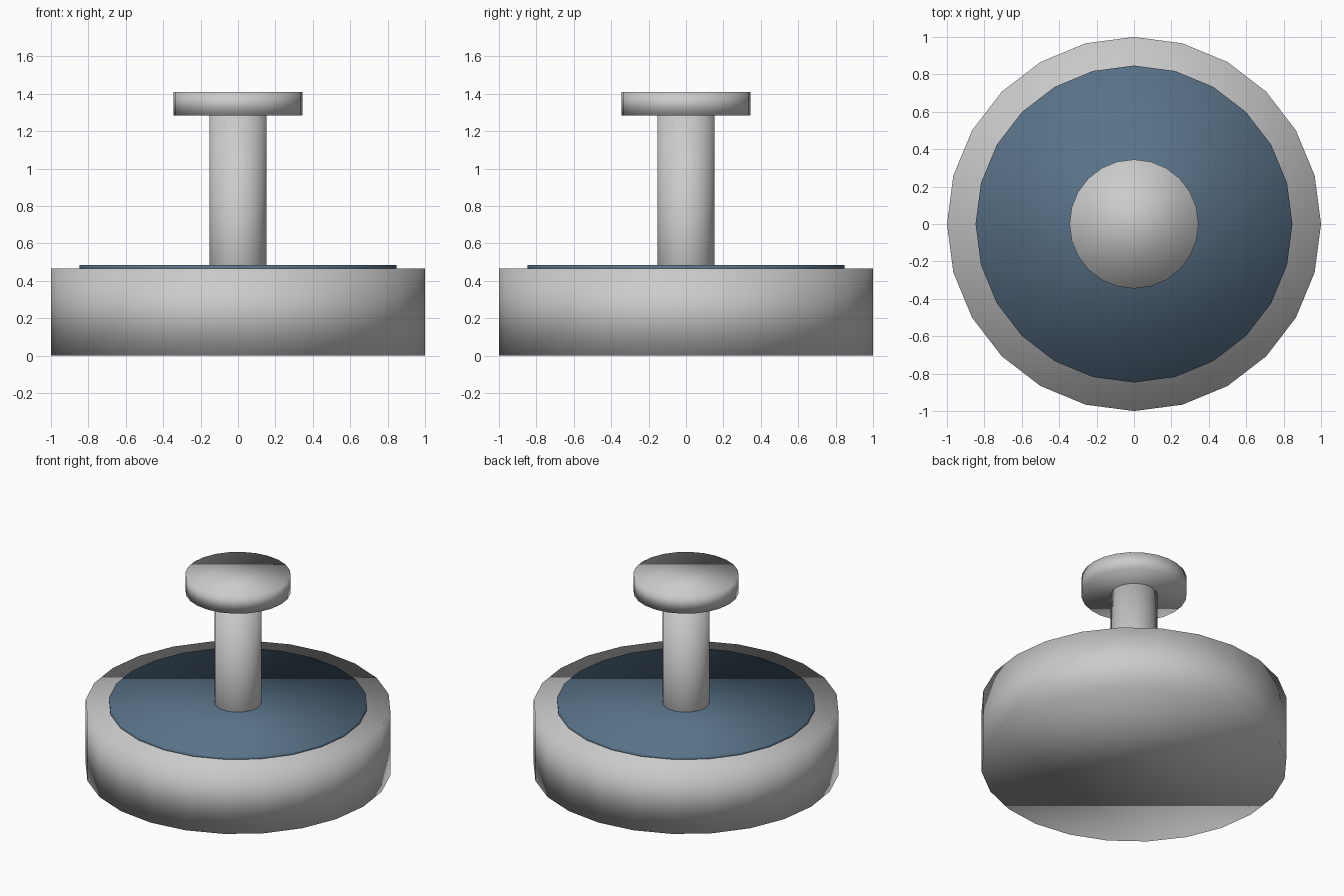
import bpy

if "Cube" in bpy.data.objects:
    bpy.data.objects.remove(bpy.data.objects["Cube"])


def disc(name, radius, z0, z1, color=None):
    """Upright 24-sided cylinder between two heights, smooth shaded."""
    bpy.ops.mesh.primitive_cylinder_add(
        vertices=24, radius=radius, depth=z1 - z0, location=(0, 0, (z0 + z1) / 2))
    ob = bpy.context.object
    ob.name = name
    bpy.ops.object.shade_smooth()
    if color:
        mat = bpy.data.materials.new(name + "_colour")
        mat.diffuse_color = color
        mat.use_nodes = True
        mat.node_tree.nodes["Principled BSDF"].inputs["Base Color"].default_value = mat.diffuse_color
        ob.data.materials.append(mat)
    return ob


# Wide heavy base
disc("base", 1.0, 0.0, 0.465)
# Thin blue plate resting on the base
disc("top_plate", 0.847, 0.455, 0.485, (0.10, 0.17, 0.25, 1))
# Central post, sunk through the plate into the base
disc("post", 0.153, 0.01, 1.30)
# Flat cap on the post
disc("cap", 0.345, 1.285, 1.41)
